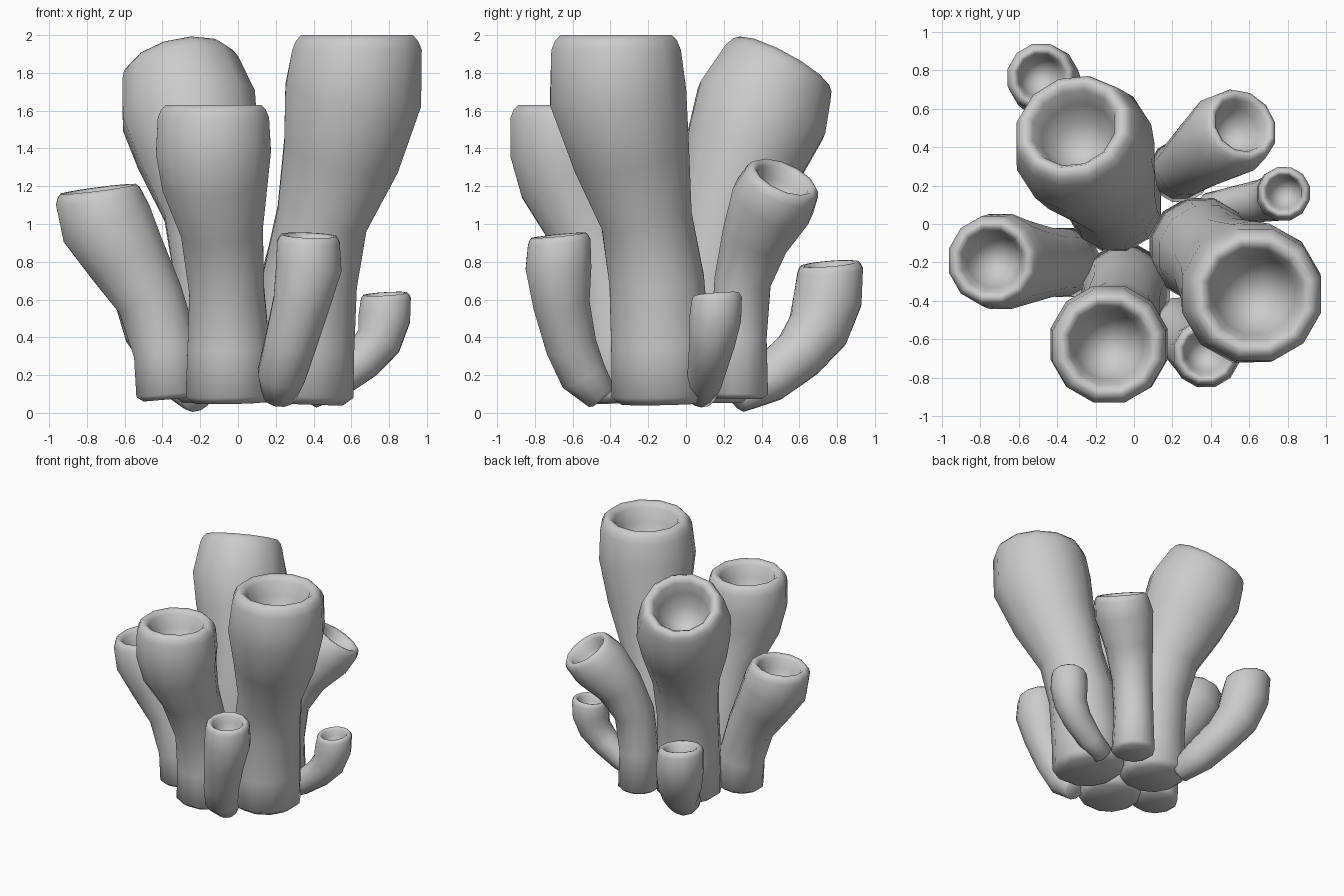
import bpy, bmesh, math
from mathutils import Vector

SIDES = 12


def tube(name, path, rim_normal):
    """Sponge tube: path of (x, y, z, radius); the last point is the centre of the open rim."""
    pts = [Vector(p[:3]) for p in path]
    rad = [p[3] for p in path]
    n = len(pts)
    end = Vector(rim_normal).normalized()
    bm = bmesh.new()

    def ring(c, normal, r):
        u = (Vector((1, 0, 0)) - normal * normal.x).normalized()
        v = normal.cross(u)
        return [bm.verts.new(c + r * (math.cos(a) * u + math.sin(a) * v))
                for a in (2 * math.pi * (i + 0.5) / SIDES for i in range(SIDES))]

    # outer wall, starting with a bevelled base
    start = (pts[1] - pts[0]).normalized()
    rings = [ring(pts[0] - start * rad[0] * 0.15, start, rad[0] * 0.8)]
    for i in range(n - 1):
        t = start if i == 0 else (pts[i + 1] - pts[i - 1]).normalized()
        rings.append(ring(pts[i], t, rad[i]))
    # rounded lip and bowl-shaped cavity: (radius factor, depth factor)
    R = rad[-1]
    for f, d in ((1.0, 0.22), (0.94, 0.08), (0.86, 0.0), (0.77, 0.01), (0.69, 0.1),
                 (0.6, 0.4), (0.46, 0.75), (0.24, 0.93)):
        rings.append(ring(pts[-1] - end * R * d, end, R * f))
    for a, b in zip(rings, rings[1:]):
        for i in range(SIDES):
            j = (i + 1) % SIDES
            bm.faces.new((a[i], a[j], b[j], b[i]))
    # closed ends
    bm.faces.new(rings[0][::-1])
    pole = bm.verts.new(pts[-1] - end * R)
    for i in range(SIDES):
        bm.faces.new((rings[-1][i], rings[-1][(i + 1) % SIDES], pole))
    bmesh.ops.recalc_face_normals(bm, faces=bm.faces)
    for f in bm.faces:
        f.smooth = True
    me = bpy.data.meshes.new(name)
    bm.to_mesh(me)
    bm.free()
    bpy.context.collection.objects.link(bpy.data.objects.new(name, me))


# large tubes
tube("tall_right_tube", [(.345, -.13, .09, .275), (.355, -.135, .35, .27), (.38, -.155, .7, .26),
                         (.445, -.21, 1.03, .25), (.545, -.29, 1.36, .32),
                         (.61, -.36, 1.68, .375), (.63, -.37, 2.0, .355)], (0, 0, 1))
tube("tall_back_tube", [(-.1, .1, .09, .25), (-.1, .1, .4, .245), (-.11, .13, .75, .24),
                        (-.14, .2, 1.07, .26), (-.21, .315, 1.38, .335),
                        (-.26, .4, 1.6, .37), (-.32, .515, 1.85, .325)], (-.21, .47, .86))
tube("front_tube", [(-.045, -.34, .09, .24), (-.05, -.35, .35, .225), (-.06, -.4, .65, .205),
                    (-.085, -.51, .97, .225), (-.12, -.6, 1.22, .29),
                    (-.13, -.625, 1.38, .315), (-.13, -.635, 1.63, .305)], (0, 0, 1))
# medium tubes
tube("left_tube", [(-.36, -.2, .1, .185), (-.38, -.2, .33, .18), (-.465, -.2, .6, .185),
                   (-.585, -.2, .81, .22), (-.695, -.195, 1.0, .255),
                   (-.74, -.195, 1.185, .24)], (-.13, -.05, 1))
tube("back_right_tube", [(.24, .275, .1, .165), (.24, .28, .4, .152), (.27, .3, .7, .155),
                         (.36, .37, .93, .185), (.485, .46, 1.12, .228),
                         (.565, .52, 1.245, .212)], (.42, .38, .85))
# small curled tubes
tube("small_front_tube", [(.22, -.45, .09, .09), (.23, -.545, .2, .13), (.275, -.61, .36, .14),
                          (.335, -.66, .58, .155), (.375, -.675, .77, .18),
                          (.375, -.675, .94, .172)], (.04, -.1, 1))
tube("small_right_tube", [(.38, .08, .1, .08), (.52, .1, .17, .095), (.66, .12, .28, .11),
                          (.745, .14, .38, .125), (.775, .155, .5, .142),
                          (.78, .16, .63, .138)], (-.06, -.08, 1))
tube("small_back_tube", [(-.22, .27, .085, .09), (-.29, .44, .18, .13), (-.37, .6, .31, .145),
                         (-.435, .7, .44, .17), (-.47, .75, .6, .187),
                         (-.48, .76, .79, .18)], (.1, -.08, 1))
